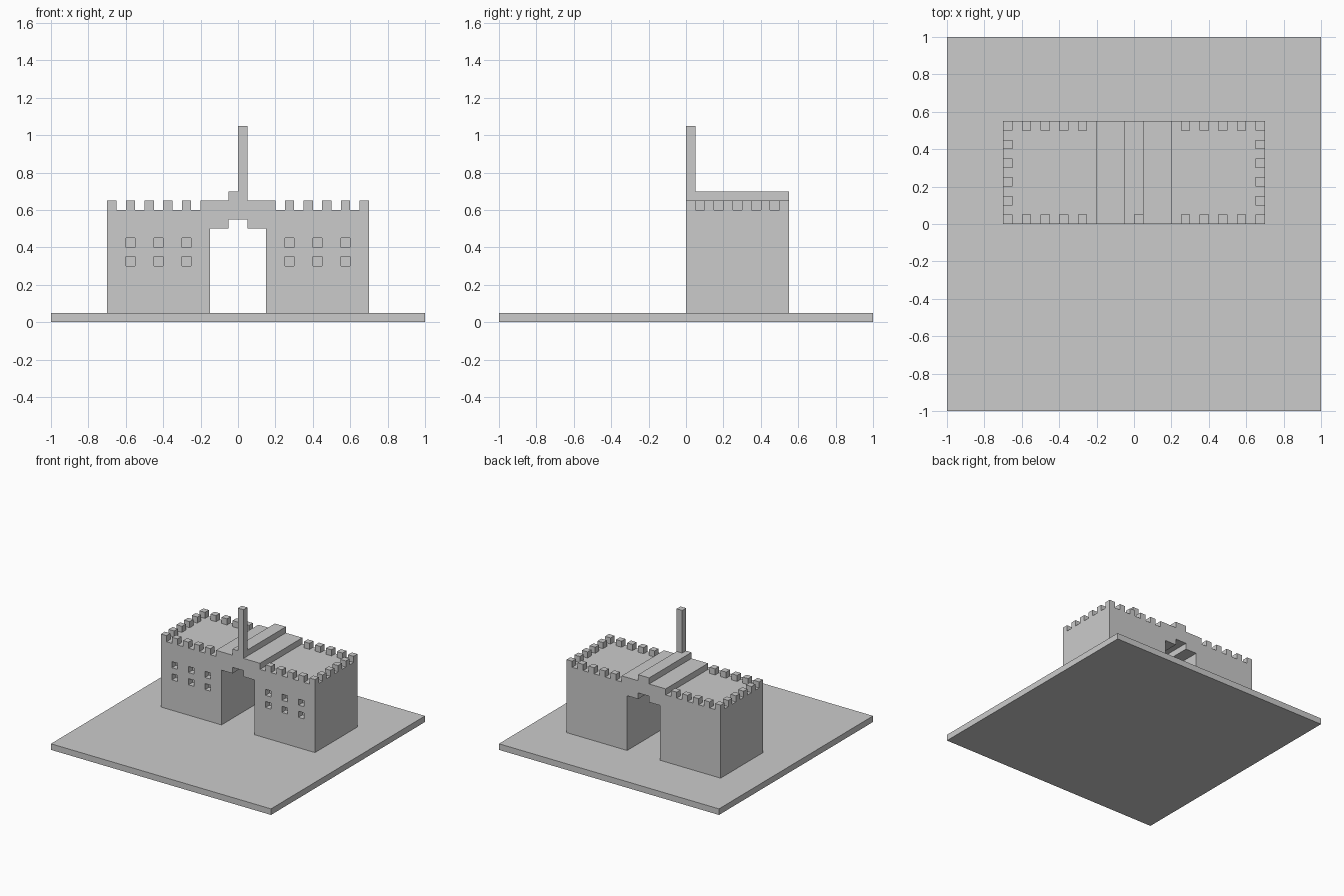
import bpy
import bmesh
from mathutils import Matrix, Vector

if "Cube" in bpy.data.objects:
    bpy.data.objects.remove(bpy.data.objects["Cube"])


def add_object(name, bm):
    bmesh.ops.recalc_face_normals(bm, faces=bm.faces)
    mesh = bpy.data.meshes.new(name)
    bm.to_mesh(mesh)
    bm.free()
    obj = bpy.data.objects.new(name, mesh)
    bpy.context.collection.objects.link(obj)
    return obj


def boxes(name, spans):
    """One object from boxes given as (low corner, high corner)."""
    bm = bmesh.new()
    for low, high in spans:
        low, high = Vector(low), Vector(high)
        scale = Matrix.Diagonal((*(high - low), 1))
        bmesh.ops.create_cube(bm, size=1, matrix=Matrix.Translation((low + high) / 2) @ scale)
    return add_object(name, bm)


def cube(x, y, z, s=0.05):
    return (x, y, z), (x + s, y + s, z + s)


DEPTH = 0.55

# Ground slab
boxes("base", [((-1, -1, 0), (1, 1, 0.05))])

# Gatehouse: half outline (roof steps, then stepped arch), mirrored and extruded
half = [(0.05, 0.70), (0.05, 0.65), (0.20, 0.65), (0.20, 0.60), (0.70, 0.60),
        (0.70, 0.05), (0.15, 0.05), (0.15, 0.50), (0.05, 0.50), (0.05, 0.55)]
outline = half + [(-x, z) for x, z in reversed(half)]
bm = bmesh.new()
face = bm.faces.new([bm.verts.new((x, 0, z)) for x, z in outline])
ext = bmesh.ops.extrude_face_region(bm, geom=[face])
bmesh.ops.translate(bm, vec=(0, DEPTH, 0),
                    verts=[v for v in ext["geom"] if isinstance(v, bmesh.types.BMVert)])
gatehouse = add_object("gatehouse", bm)

# Recessed front windows, three columns by two rows on each tower
cutter = boxes("window_cutter", [((x, -0.05, z), (x + 0.05, 0.05, z + 0.05))
                                 for x in (-0.6, -0.45, -0.3, 0.25, 0.4, 0.55)
                                 for z in (0.3, 0.4)])
cutter.hide_render = True
mod = gatehouse.modifiers.new("windows", 'BOOLEAN')
mod.operation = 'DIFFERENCE'
mod.solver = 'EXACT'
mod.object = cutter
bpy.context.view_layer.objects.active = gatehouse
bpy.ops.object.modifier_apply(modifier=mod.name)
bpy.data.objects.remove(cutter)

# Battlements: front and back rows plus the outer side row of each tower
for name, start, outer in (("left_battlements", -0.7, -0.7), ("right_battlements", 0.25, 0.65)):
    spots = [(start + 0.1 * i, y) for i in range(5) for y in (0, DEPTH - 0.05)]
    spots += [(outer, 0.1 * j) for j in range(1, 5)]
    boxes(name, [cube(x, y, 0.6) for x, y in spots])

# Flagpole at the front of the ridge
boxes("flagpole", [((0, 0, 0.7), (0.05, 0.05, 1.05))])
